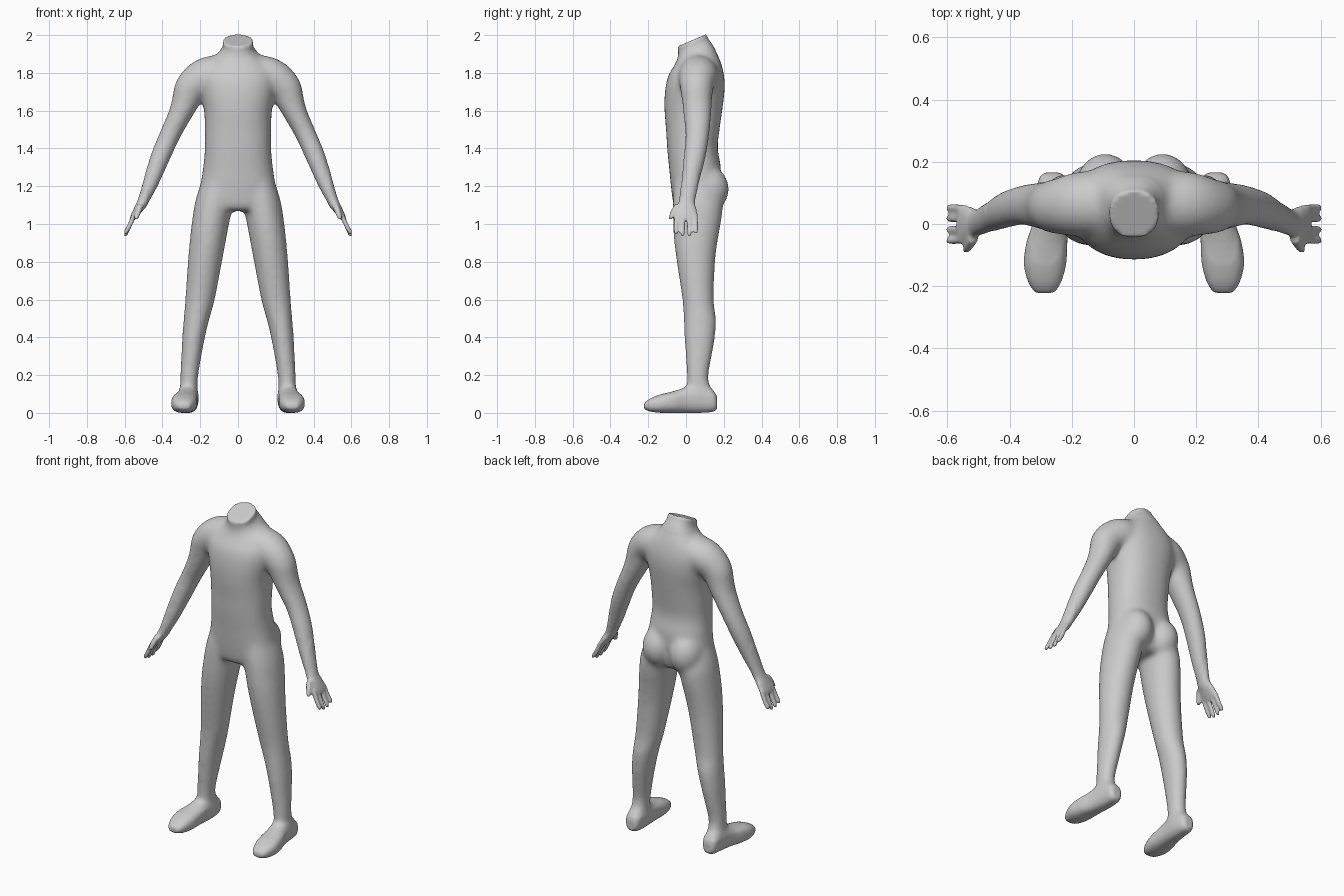
import bpy, bmesh, math
from mathutils import Vector

if "Cube" in bpy.data.objects:
    bpy.data.objects.remove(bpy.data.objects["Cube"])

X, Y, Z = Vector((1, 0, 0)), Vector((0, 1, 0)), Vector((0, 0, 1))
SIDES = 32


def spline(rows, steps=5):
    """Smooth interpolation through rows of numbers."""
    out = []
    for i in range(len(rows) - 1):
        p = [rows[max(0, min(len(rows) - 1, i + k))] for k in (-1, 0, 1, 2)]
        for s in range(steps):
            t = s / steps
            out.append([0.5 * (2 * b + (c - a) * t + (2 * a - 5 * b + 4 * c - d) * t * t
                        + (3 * b - a - 3 * c + d) * t ** 3) for a, b, c, d in zip(*p)])
    return out + [list(rows[-1])]


def loft(bm, rings, power=2.0):
    """Skin a closed tube over rings of (centre, u half axis, v half axis)."""
    loops = []
    for c, u, v in rings:
        loop = []
        for k in range(SIDES):
            a = 2 * math.pi * k / SIDES
            ca, sa = math.cos(a), math.sin(a)
            loop.append(bm.verts.new(c + u * math.copysign(abs(ca) ** (2 / power), ca)
                                     + v * math.copysign(abs(sa) ** (2 / power), sa)))
        loops.append(loop)
    for a, b in zip(loops, loops[1:]):
        for k in range(SIDES):
            n = (k + 1) % SIDES
            bm.faces.new((a[k], a[n], b[n], b[k]))
    bm.faces.new(loops[0][::-1])
    bm.faces.new(loops[-1])


def limb(bm, rows, side):
    """Tube along (x, y, z, half thickness, half depth in y)."""
    pts = spline(rows)
    rings = []
    for i, p in enumerate(pts):
        a, b = pts[max(0, i - 1)], pts[min(len(pts) - 1, i + 1)]
        d = Vector((b[0] - a[0], 0, b[2] - a[2])).normalized()
        n = Vector((-d.z * side, 0, d.x))
        rings.append((Vector((p[0] * side, p[1], p[2])), n * p[3], Y * p[4]))
    loft(bm, rings)


bm = bmesh.new()

# Torso and neck: z, half width, front y, back y, tilt of the ring
torso = [(1.07, .10, -.045, .14, 0), (1.10, .19, -.066, .165, 0), (1.2, .198, -.08, .18, 0),
         (1.3, .185, -.09, .185, 0), (1.4, .176, -.10, .168, 0), (1.5, .176, -.106, .178, 0),
         (1.6, .18, -.114, .192, 0), (1.7, .198, -.112, .204, 0), (1.78, .205, -.096, .203, 0),
         (1.84, .175, -.066, .188, .05), (1.88, .13, -.048, .17, .12),
         (1.92, .092, -.042, .143, .28), (1.945, .08, -.042, .122, .38), (1.972, .08, -.044, .106, .43)]
loft(bm, [(Vector((0, (f + b) / 2, z)), X * w, (Y + Z * k) * ((b - f) / 2))
          for z, w, f, b, k in spline(torso)], 2.3)

# Leg: z, centre x, half width, front y, back y
leg = [(.06, .262, .046, .02, .14), (.15, .26, .047, .005, .125), (.2, .258, .049, .003, .12),
       (.3, .247, .054, -.003, .138), (.4, .235, .061, -.01, .155), (.5, .219, .069, -.014, .16),
       (.6, .201, .079, -.02, .148), (.8, .175, .091, -.05, .155), (.93, .157, .097, -.066, .172),
       (1.02, .143, .10, -.07, .188), (1.12, .125, .102, -.07, .195), (1.24, .10, .09, -.06, .16)]

# Foot: y, centre x, half width, bottom z, top z
foot = [(.165, .262, .026, .022, .08), (.145, .262, .044, .006, .125), (.08, .262, .053, 0, .16),
        (0, .27, .057, 0, .138), (-.06, .28, .066, 0, .118), (-.13, .286, .068, 0, .10),
        (-.19, .287, .052, .007, .076), (-.222, .287, .03, .02, .052)]

arm = [(.06, .065, 1.80, .10, .10), (.17, .065, 1.782, .10, .105), (.245, .057, 1.725, .089, .09),
       (.277, .058, 1.65, .075, .08), (.307, .06, 1.58, .063, .075), (.36, .06, 1.472, .056, .065),
       (.413, .045, 1.35, .053, .06), (.46, .022, 1.22, .042, .05), (.502, .005, 1.12, .030, .043),
       (.53, 0, 1.075, .023, .058), (.555, 0, 1.035, .016, .064), (.56, 0, 1.022, .011, .06)]
thumb = [(.515, -.045, 1.10, .018, .018), (.53, -.068, 1.06, .016, .017), (.54, -.084, 1.025, .011, .011)]

for side in (-1, 1):
    loft(bm, [(Vector((x * side, (f + b) / 2, z)), X * w, Y * ((b - f) / 2))
              for z, x, w, f, b in spline(leg)])
    loft(bm, [(Vector((x * side, y, (lo + hi) / 2)), X * w, Z * ((hi - lo) / 2))
              for y, x, w, lo, hi in spline(foot)], 2.5)
    limb(bm, arm, side)
    limb(bm, thumb, side)
    # Four fingers
    for y, tip in ((-.053, .945), (-.018, .934), (.018, .934), (.052, .948)):
        limb(bm, [(.548, y * .92, 1.05, .013, .014), (.575, y, .99, .0125, .0135),
                  (.594, y, tip + .012, .0115, .012), (.597, y, tip, .006, .007)], side)
    # Buttock
    ball = bmesh.ops.create_uvsphere(bm, u_segments=32, v_segments=16, radius=1)["verts"]
    for v in ball:
        v.co = Vector((v.co.x * .098 + .092 * side, v.co.y * .115 + .113, v.co.z * .125 + 1.185))

bmesh.ops.recalc_face_normals(bm, faces=bm.faces)
mesh = bpy.data.meshes.new("body")
bm.to_mesh(mesh)
bm.free()
body = bpy.data.objects.new("body", mesh)
bpy.context.collection.objects.link(body)

# Fuse the parts into one skin
fuse = body.modifiers.new("fuse", "REMESH")
fuse.mode = "VOXEL"
fuse.voxel_size = .0075
fused = bpy.data.meshes.new_from_object(body.evaluated_get(bpy.context.evaluated_depsgraph_get()))
body.modifiers.clear()
body.data = fused

# Blend the joints, keeping the hands, feet and neck rim crisp
bm = bmesh.new()
bm.from_mesh(fused)
joints = [v for v in bm.verts if .1 < v.co.z < 1.92 and abs(v.co.x) < .48]
for group, times in ((joints, 30), (list(bm.verts), 3)):
    for _ in range(times):
        bmesh.ops.smooth_vert(bm, verts=group, factor=.5, use_axis_x=True, use_axis_y=True, use_axis_z=True)
for f in bm.faces:
    f.smooth = True
bm.to_mesh(fused)
bm.free()

skin = bpy.data.materials.new("plain grey")
skin.diffuse_color = (.6, .6, .6, 1)
skin.use_nodes = True
skin.node_tree.nodes["Principled BSDF"].inputs["Base Color"].default_value = skin.diffuse_color
fused.materials.clear()
fused.materials.append(skin)
